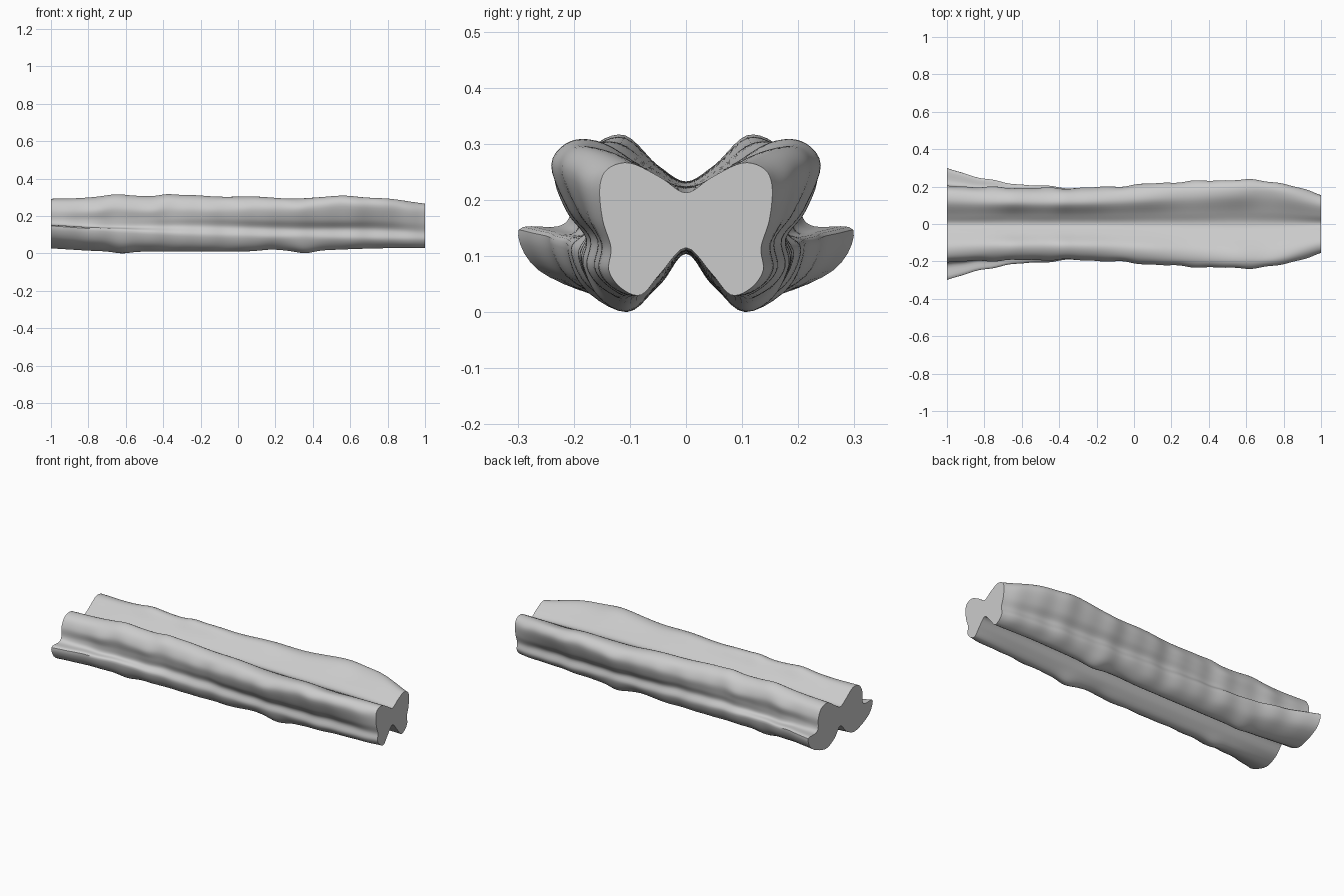
import bpy, bmesh, math

if "Cube" in bpy.data.objects:
    bpy.data.objects.remove(bpy.data.objects["Cube"])

# Half cross-sections (y, z): top groove, upper lobe, side waist, lower lobe, underside groove
SECTIONS = {
    -1.0: [(0, .222), (.045, .245), (.115, .287), (.175, .277), (.203, .228), (.205, .175),
           (.228, .153), (.297, .147), (.262, .075), (.14, .027), (.058, .055), (0, .110)],
    -.72: [(0, .232), (.050, .260), (.110, .304), (.165, .287), (.195, .235), (.184, .180),
           (.188, .142), (.226, .128), (.198, .060), (.11, .012), (.050, .050), (0, .105)],
    -.25: [(0, .232), (.050, .260), (.110, .308), (.165, .291), (.193, .240), (.186, .190),
           (.172, .145), (.190, .100), (.160, .040), (.10, .010), (.045, .050), (0, .105)],
    .30: [(0, .226), (.060, .252), (.135, .293), (.197, .288), (.228, .245), (.208, .180),
          (.174, .132), (.180, .085), (.150, .035), (.10, .013), (.045, .055), (0, .108)],
    .72: [(0, .222), (.065, .250), (.145, .288), (.200, .294), (.229, .255), (.198, .180),
          (.162, .130), (.168, .080), (.140, .044), (.095, .027), (.045, .065), (0, .110)],
    1.0: [(0, .213), (.045, .240), (.100, .269), (.140, .258), (.158, .225), (.153, .165),
          (.138, .115), (.142, .075), (.120, .043), (.080, .031), (.045, .070), (0, .115)],
}
XS = list(SECTIONS)
AROUND, ALONG = 5, 110


def catmull(a, b, c, d, t):
    return .5 * (2*b + (c-a)*t + (2*a-5*b+4*c-d)*t*t + (3*b-a-3*c+d)*t**3)


def along(x, get):
    """Smooth interpolation between stations of uneven spacing."""
    i = max(k for k in range(len(XS) - 1) if x >= XS[k] - 1e-9)
    v = [get(SECTIONS[s]) for s in XS]

    def slope(k):
        lo, hi = max(k - 1, 0), min(k + 1, len(XS) - 1)
        return (v[hi] - v[lo]) / (XS[hi] - XS[lo])
    h = XS[i + 1] - XS[i]
    t = (x - XS[i]) / h
    return ((2*t**3 - 3*t*t + 1)*v[i] + (t**3 - 2*t*t + t)*h*slope(i)
            + (3*t*t - 2*t**3)*v[i + 1] + (t**3 - t*t)*h*slope(i + 1))


def bump(x, centre, width):
    return math.exp(-((x - centre) / width) ** 2)


def ring(x):
    half = [(along(x, lambda s: s[k][0]), along(x, lambda s: s[k][1])) for k in range(12)]
    # Gentle irregularities of the upper and lower edges
    top = (.007*bump(x, -.38, .05) + .006*bump(x, -.65, .06) + .011*bump(x, .58, .1)
           + .003*math.sin(17*x))
    low = -.010*bump(x, -.62, .06) - .012*bump(x, .36, .06) + .009*bump(x, .18, .08)
    side = .003*math.sin(23*x) + .002*math.sin(41*x + 1)
    half = [(y + (side if 4 <= k <= 8 else 0),
             z + (top if 1 < k < 5 else low if 7 < k < 10 else 0))
            for k, (y, z) in enumerate(half)]
    loop = half + [(-y, z) for y, z in half[-2:0:-1]]
    n = len(loop)
    out = []
    for k in range(n):
        p = [loop[(k + j) % n] for j in (-1, 0, 1, 2)]
        for s in range(AROUND):
            out.append([catmull(*(q[a] for q in p), s / AROUND) for a in (0, 1)])
    return out


# Lofted twin-lobed body with flat ends
bm = bmesh.new()
rings = []
for i in range(ALONG + 1):
    x = -1 + 2 * i / ALONG
    rings.append([bm.verts.new((x, y, z)) for y, z in ring(x)])
for a, b in zip(rings, rings[1:]):
    for k in range(len(a)):
        j = (k + 1) % len(a)
        bm.faces.new((a[k], a[j], b[j], b[k]))
bm.faces.new(rings[0])
bm.faces.new(rings[-1])
bmesh.ops.recalc_face_normals(bm, faces=bm.faces)
floor = min(v.co.z for v in bm.verts)
bmesh.ops.translate(bm, verts=bm.verts, vec=(0, 0, -floor))

mesh = bpy.data.meshes.new("grooved_bar")
bm.to_mesh(mesh)
bm.free()
bar = bpy.data.objects.new("grooved_bar", mesh)
bpy.context.collection.objects.link(bar)
bpy.context.view_layer.objects.active = bar
bar.select_set(True)
bpy.ops.object.shade_smooth_by_angle(angle=math.radians(40))
